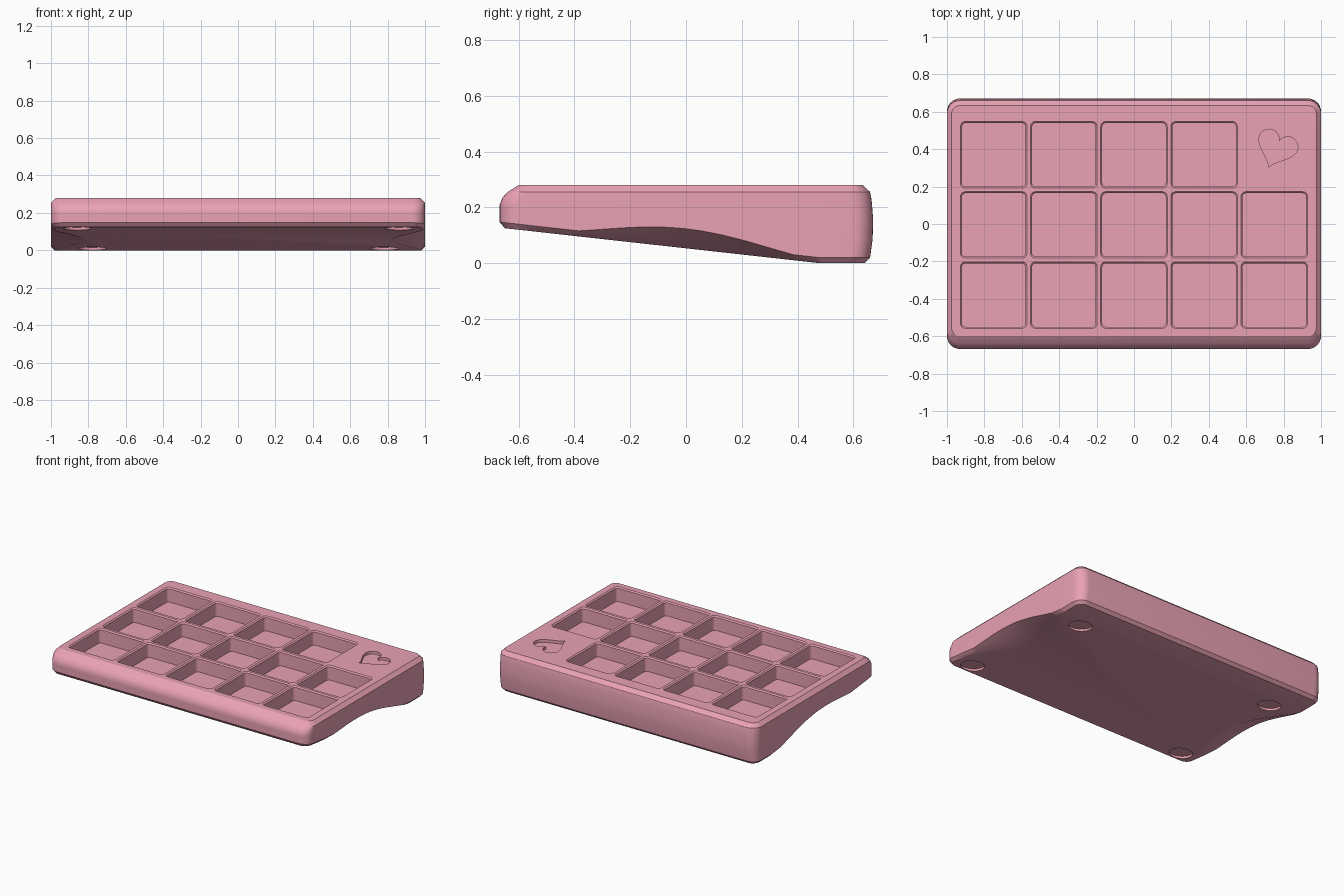
import bpy, bmesh
from math import sin, cos, pi, radians

if "Cube" in bpy.data.objects:
    bpy.data.objects.remove(bpy.data.objects["Cube"])


def under(y):
    """Height of the tilted underside."""
    return max(0.0, (0.48 - y) * 0.111)


def rounded(x0, x1, y0, y1, r, zf, seg=8, split=None):
    """Rounded rectangle ring, counter-clockwise; split adds a point on both long sides."""
    pts = []
    for i, (cx, cy) in enumerate(((x1 - r, y0 + r), (x1 - r, y1 - r), (x0 + r, y1 - r), (x0 + r, y0 + r))):
        for k in range(seg + 1):
            a = -pi / 2 + i * pi / 2 + k / seg * pi / 2
            pts.append((cx + r * cos(a), cy + r * sin(a)))
        if split is not None and i == 0:
            pts.append((x1, split))
        if split is not None and i == 2:
            pts.append((x0, split))
    return [(x, y, zf(y)) for x, y in pts]


def loft(bm, rings):
    """Skin a stack of rings and cap both ends."""
    vs = [[bm.verts.new(p) for p in ring] for ring in rings]
    n = len(vs[0])
    for a, b in zip(vs, vs[1:]):
        for i in range(n):
            bm.faces.new((a[i], a[(i + 1) % n], b[(i + 1) % n], b[i]))
    bm.faces.new(vs[-1])
    bm.faces.new(vs[0][::-1])
    return vs


def finish(bm, name):
    bmesh.ops.recalc_face_normals(bm, faces=bm.faces[:])
    me = bpy.data.meshes.new(name)
    bm.to_mesh(me)
    bm.free()
    ob = bpy.data.objects.new(name, me)
    bpy.context.collection.objects.link(ob)
    return ob


# Case body: level rings above, tilted rings below
bm = bmesh.new()
levels = [  # side inset, front y, back y, height function
    (0.02, -0.65, 0.64, under),
    (0.00, -0.668, 0.66, lambda y: under(y) + 0.02),
    (0.00, -0.668, 0.669, lambda y: 0.65 * (under(y) + 0.02) + 0.35 * 0.21),
    (0.00, -0.668, 0.671, lambda y: 0.3 * (under(y) + 0.02) + 0.7 * 0.21),
    (0.00, -0.668, 0.667, lambda y: 0.21),
    (0.00, -0.658, 0.664, lambda y: 0.235),
    (0.00, -0.640, 0.660, lambda y: 0.255),
    (0.025, -0.600, 0.634, lambda y: 0.28)]
rings = [rounded(-1 + s, 1 - s, f, b, 0.07 - s, z, 8, 0.48) for s, f, b, z in levels]
vs = loft(bm, rings)
# crease where the underside turns level
bmesh.ops.connect_verts(bm, verts=[v for v in vs[0] if abs(v.co.y - 0.48) < 1e-5])
case = finish(bm, "keypad_case")

# Key pockets, three rows, top right place left free
bm = bmesh.new()
for row, y in enumerate((0.37, -0.005, -0.38)):
    for col in range(4 if row == 0 else 5):
        x = -0.75 + 0.375 * col
        stack = []
        for h, r, z in ((0.170, 0.02, 0.18), (0.170, 0.02, 0.272), (0.178, 0.026, 0.280), (0.178, 0.026, 0.32)):
            stack.append(rounded(x - h, x + h, y - h, y + h, r, lambda _, z=z: z, 4))
        loft(bm, stack)

# Engraved heart
heart = []
ca, sa = cos(radians(-22)), sin(radians(-22))
for i in range(48):
    t = 2 * pi * i / 48
    u = 0.0068 * 16 * sin(t) ** 3
    v = 0.0068 * (13 * cos(t) - 5 * cos(2 * t) - 2 * cos(3 * t) - cos(4 * t))
    heart.append((0.762 + ca * u - sa * v, 0.408 + sa * u + ca * v))
loft(bm, [[(x, y, z) for x, y in heart] for z in (0.26, 0.32)])
upper = finish(bm, "pocket_cutter")

# Round foot recesses in the tilted underside
bm = bmesh.new()
for side in (-1, 1):
    for fx, fy in ((0.86, -0.565), (0.78, 0.40)):
        circle = [(side * fx + 0.075 * cos(2 * pi * k / 40), fy + 0.075 * sin(2 * pi * k / 40)) for k in range(40)]
        tilt = lambda y: (0.48 - y) * 0.111
        loft(bm, [[(x, y, tilt(y) + d) for x, y in circle] for d in (-0.06, 0.015)])
feet = finish(bm, "foot_recess_cutter")

# Scooped finger grips under both sides
bm = bmesh.new()
for side in (-1, 1):
    sections = []
    for k in range(49):
        y = -0.6 + 1.2 * k / 48
        z = (0.48 - y) * 0.111 + 0.07 * cos(pi * y / 1.2) ** 2
        sections.append([(side * 1.05, y, z + 0.02), (side * 0.75, y, z - 0.1),
                         (side * 0.75, y, -0.3), (side * 1.05, y, -0.3)])
    loft(bm, sections)
grips = finish(bm, "grip_cutter")

# Apply the cuts
for cutter in (grips, feet, upper):
    mod = case.modifiers.new(cutter.name, 'BOOLEAN')
    mod.operation = 'DIFFERENCE'
    mod.solver = 'EXACT'
    mod.object = cutter
    cutter.hide_render = True
bpy.context.view_layer.objects.active = case
case.select_set(True)
for mod in list(case.modifiers):
    bpy.ops.object.modifier_apply(modifier=mod.name)
for cutter in (grips, feet, upper):
    bpy.data.objects.remove(cutter)

# Pink plastic
mat = bpy.data.materials.new("pink_plastic")
mat.diffuse_color = (0.82, 0.36, 0.46, 1)
mat.use_nodes = True
mat.node_tree.nodes["Principled BSDF"].inputs["Base Color"].default_value = mat.diffuse_color
case.data.materials.clear()
case.data.materials.append(mat)
bpy.ops.object.shade_smooth_by_angle(angle=radians(25))
